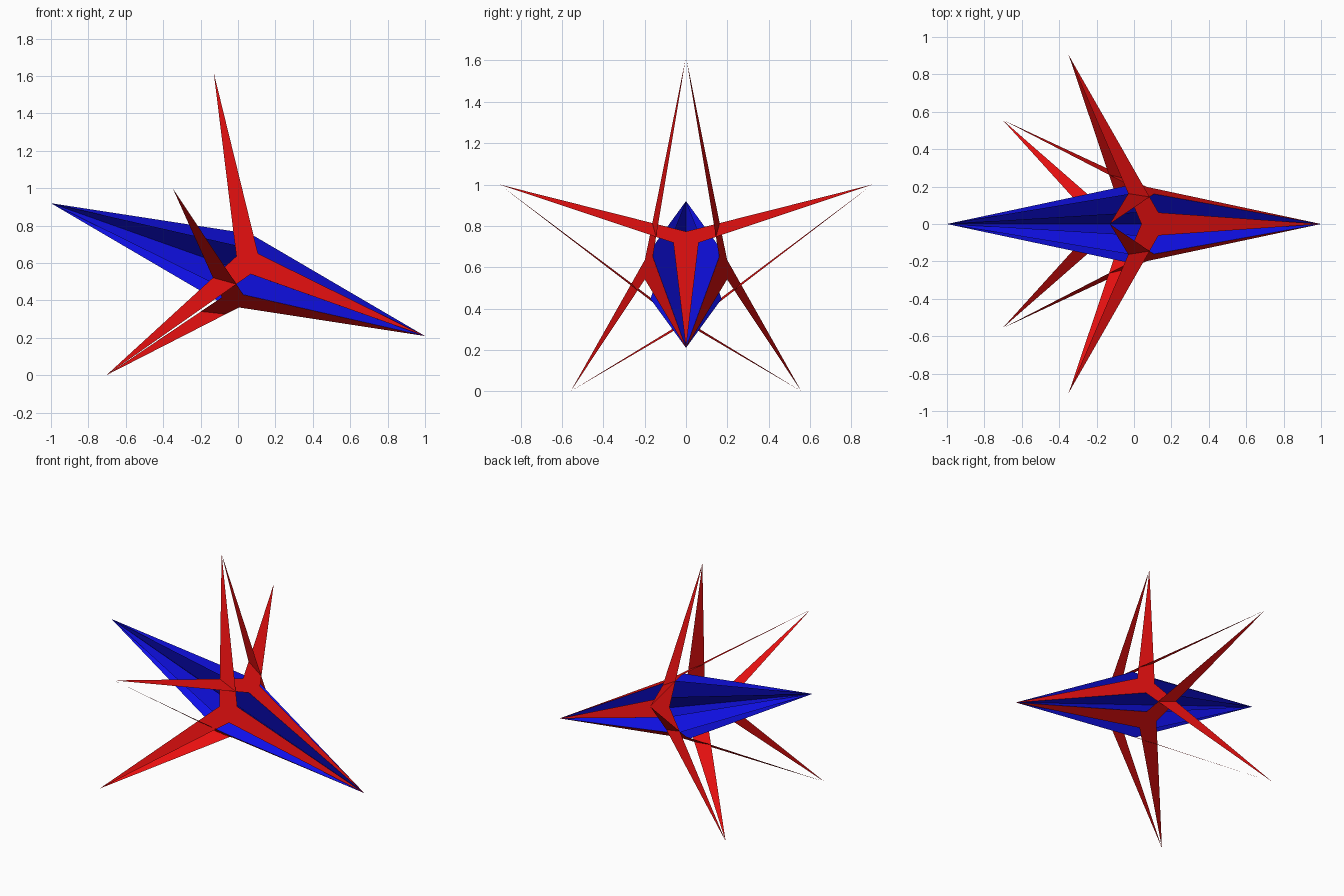
import bpy, bmesh, math
from mathutils import Vector

if "Cube" in bpy.data.objects:
    bpy.data.objects.remove(bpy.data.objects["Cube"])

# Frame of the five-fold axis, tilted in the xz plane
CENTRE = Vector((0, 0, 0.565))
AXIS = Vector((-0.9424, 0, 0.3346))
UP = Vector((0.3346, 0, 0.9424))
SIDE = Vector((0, 1, 0))
R = 1.0611        # distance of every tip from the centre
BELT = 0.2128     # radius of the spindle at its middle
NOTCH = 0.0707    # radius of the inner corners of each three-armed star


def material(name, colour):
    m = bpy.data.materials.new(name)
    m.diffuse_color = (*colour, 1)
    m.use_nodes = True
    m.node_tree.nodes["Principled BSDF"].inputs["Base Color"].default_value = m.diffuse_color
    return m


def point(w, radius, degrees):
    a = math.radians(degrees)
    return CENTRE + AXIS * w + (UP * math.cos(a) + SIDE * math.sin(a)) * radius


def sheet(name, corners, mat):
    """One flat polygon, facing away from the centre."""
    bm = bmesh.new()
    face = bm.faces.new([bm.verts.new(c) for c in corners])
    face.normal_update()
    if face.normal.dot(face.calc_center_median() - CENTRE) < 0:
        face.normal_flip()
    mesh = bpy.data.meshes.new(name)
    bm.to_mesh(mesh)
    bm.free()
    mesh.materials.append(mat)
    bpy.context.collection.objects.link(bpy.data.objects.new(name, mesh))


red = material("red", (0.8, 0.005, 0.005))
blue = material("blue", (0.005, 0.005, 0.8))
apex = point(-R, 0, 0)
tail = point(R, 0, 0)

# Five three-armed stars sharing the apex tip
for k in range(5):
    a = 72 * k
    tips = [apex,
            point(R / math.sqrt(5), 2 * R / math.sqrt(5), a + 72),
            point(R / math.sqrt(5), 2 * R / math.sqrt(5), a - 72)]
    mid = (tips[0] + tips[1] + tips[2]) / 3
    outline = []
    for i in range(3):
        opposite = tips[(i + 2) % 3]
        outline += [tips[i], mid + (mid - opposite).normalized() * NOTCH]
    sheet(f"star_{k + 1}", outline, red)

# Five long rhombic blades crossing along the axis
for k in range(5):
    a = 18 + 36 * k
    sheet(f"blade_{k + 1}",
          [apex, point(0, BELT, a), tail, point(0, BELT, a + 180)], blue)
